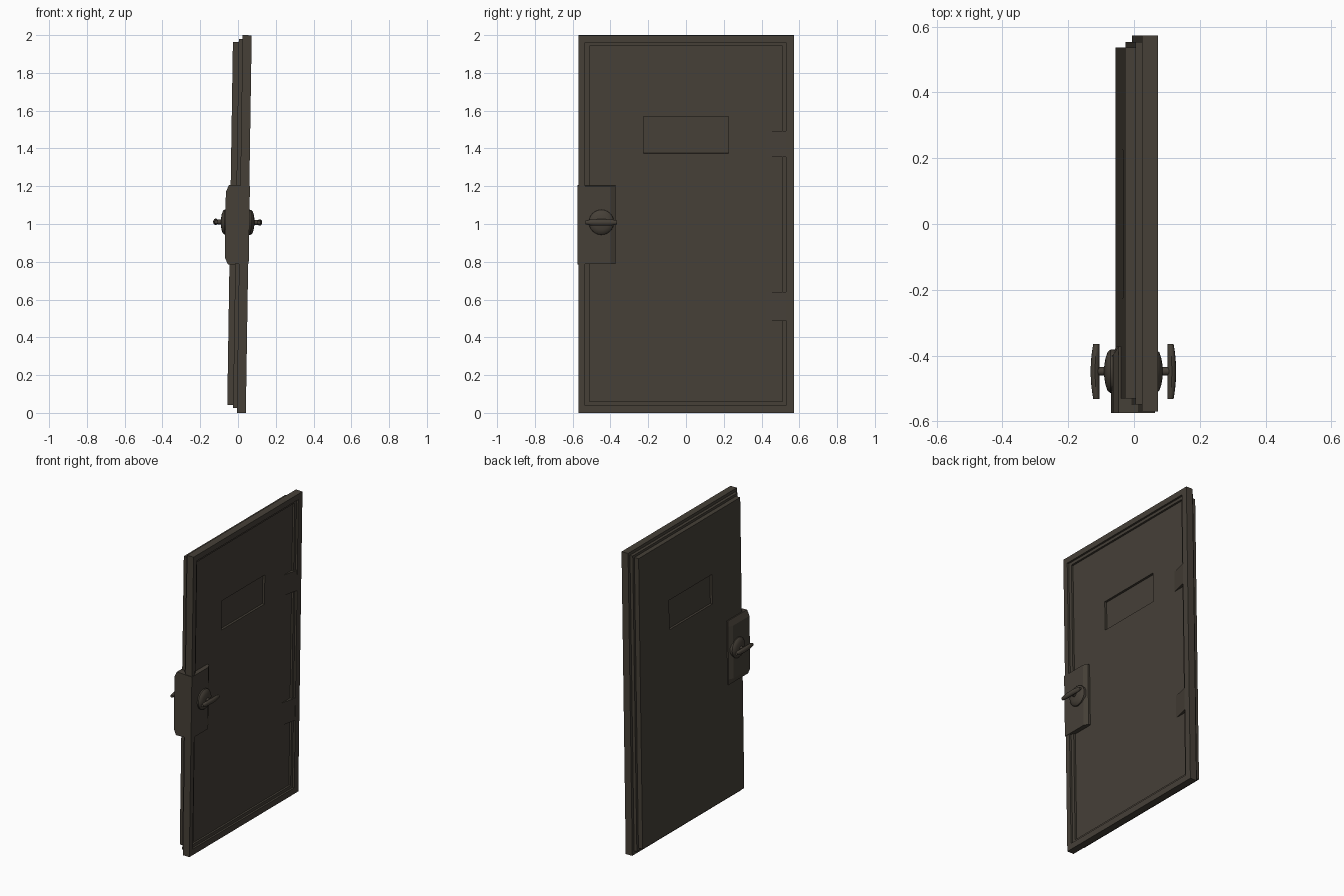
import bpy, bmesh, math
from mathutils import Matrix, Vector

if "Cube" in bpy.data.objects:
    bpy.data.objects.remove(bpy.data.objects["Cube"])

metal = bpy.data.materials.new("dark_brown_metal")
metal.diffuse_color = (0.061, 0.051, 0.039, 1)
metal.use_nodes = True
metal.node_tree.nodes["Principled BSDF"].inputs["Base Color"].default_value = metal.diffuse_color

# the whole door leans slightly towards +x
LEAN = (Matrix.Translation((0, 0, 1)) @ Matrix.Rotation(0.0155, 4, 'Y')
        @ Matrix.Translation((0, 0, -1)))


def finish(name, bm, smooth=False):
    bmesh.ops.recalc_face_normals(bm, faces=bm.faces[:])
    me = bpy.data.meshes.new(name)
    bm.to_mesh(me)
    bm.free()
    me.transform(LEAN)
    me.materials.append(metal)
    ob = bpy.data.objects.new(name, me)
    bpy.context.collection.objects.link(ob)
    if smooth:
        bpy.ops.object.select_all(action='DESELECT')
        bpy.context.view_layer.objects.active = ob
        ob.select_set(True)
        bpy.ops.object.shade_smooth_by_angle(angle=math.radians(35))
    return ob


def loft(bm, rings):
    """Bridge equal-sized point rings and cap both ends."""
    vs = [[bm.verts.new(p) for p in r] for r in rings]
    n = len(vs[0])
    for a, b in zip(vs, vs[1:]):
        for i in range(n):
            bm.faces.new((a[i], a[(i + 1) % n], b[(i + 1) % n], b[i]))
    bm.faces.new(vs[0])
    bm.faces.new(vs[-1])


def rect(x, y0, y1, z0, z1):
    return [(x, y0, z0), (x, y1, z0), (x, y1, z1), (x, y0, z1)]


# door leaf: one stepped shell from front window recess to back window recess
window = (-0.225, 0.225, 1.375, 1.57)
inner = (-0.512, 0.51, 0.06, 1.943)
lip = (-0.535, 0.53, 0.04, 1.962)
outer = (-0.57, 0.573, 0.0, 2.0)
seal = (-0.548, 0.553, 0.025, 1.98)
back = (-0.53, 0.536, 0.042, 1.964)
bm = bmesh.new()
loft(bm, [rect(x, *r) for x, r in (
    (0.016, window), (0.031, window), (0.031, inner), (0.044, inner),
    (0.044, lip), (0.057, lip), (0.057, outer), (0.009, outer),
    (0.009, seal), (-0.011, seal), (-0.011, back), (-0.042, back),
    (-0.042, window), (-0.027, window))])
finish("door_leaf", bm)

# hinge wedges rising from the panel to the frame
for label, z0, z1 in (("upper", 1.355, 1.492), ("lower", 0.49, 0.64)):
    bm = bmesh.new()
    tri = [(0.031, 0.42), (0.057, 0.535), (0.02, 0.535), (0.02, 0.42)]
    loft(bm, [[(x, y, z) for x, y in tri] for z in (z0, z1)])
    finish(label + "_hinge_wedge", bm)

# lock case with chamfered top and bottom corners on the back side
bm = bmesh.new()
prof = [(0.06, 0.79), (0.06, 1.203), (-0.05, 1.207), (-0.067, 1.17),
        (-0.067, 0.822), (-0.05, 0.785)]
case = [[(x, y, z) for x, z in prof] for y in (-0.574, -0.40)]
tip = [(max(min(x, 0.045), -0.05), -0.372, z) for x, z in prof]
loft(bm, case + [tip])
finish("lock_case", bm)

# domed rose, stem and bowed turn handle on each side
dome = [(0.055, 0.067), (0.07, 0.066), (0.079, 0.058), (0.085, 0.04),
        (0.088, 0.022), (0.089, 0.013), (0.108, 0.013)]
CY, CZ = -0.448, 1.01
for label, s in (("front", 1), ("back", -1)):
    bm = bmesh.new()
    loft(bm, [[(s * d - 0.002, CY + r * math.cos(a), CZ + r * math.sin(a))
               for a in (2 * math.pi * i / 24 for i in range(24))]
              for d, r in dome])
    finish(label + "_lock_rose", bm, True)

    bm = bmesh.new()
    rings = []
    for k in range(9):
        t = k / 4 - 1
        half = 0.017 * (1 - 0.45 * t ** 4)
        top = 0.130 - 0.008 * t * t
        mid, depth = (top + 0.103) / 2, (top - 0.103) / 2
        rings.append([(s * (mid + depth * math.cos(a)) - 0.002,
                       CY + 0.084 * t, CZ + half * math.sin(a))
                      for a in (math.pi * i / 6 for i in range(12))])
    loft(bm, rings)
    finish(label + "_turn_handle", bm, True)
